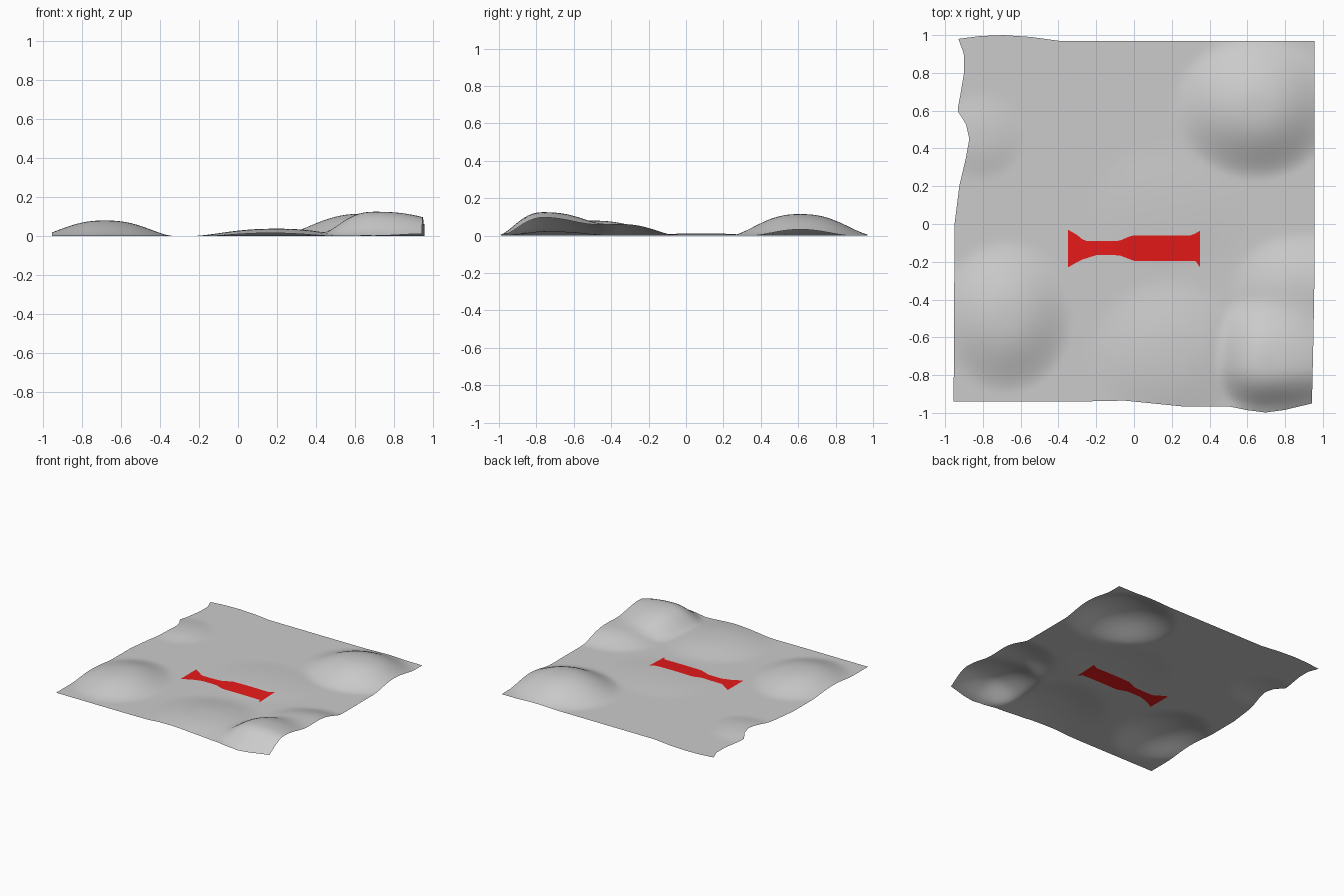
import bpy, bmesh

# Hills: centre x, y, height, then reach to left, right, front, back
HILLS = [
    (0.65, 0.61, 0.115, 0.45, 0.42, 0.38, 0.40),
    (0.70, -0.76, 0.125, 0.30, 0.60, 0.25, 0.45),
    (0.88, -0.36, 0.062, 0.38, 0.60, 0.40, 0.32),
    (0.20, -0.70, 0.038, 0.45, 0.40, 0.40, 0.42),
    (-0.68, -0.50, 0.080, 0.36, 0.36, 0.40, 0.42),
    (-0.82, 0.45, 0.020, 0.25, 0.25, 0.22, 0.25),
    (0.15, 0.08, 0.012, 0.40, 0.50, 0.35, 0.35),
]

# Outlines of the sheet and of the red strip
FRONT = [(-0.95, -0.94), (-0.3, -0.94), (-0.05, -0.935), (0.1, -0.95), (0.25, -0.965),
         (0.5, -0.965), (0.6, -0.985), (0.7, -0.998), (0.8, -0.985), (0.95, -0.95)]
BACK = [(-0.95, 0.98), (-0.83, 0.995), (-0.7, 1.0), (-0.55, 0.99), (-0.4, 0.97), (0.95, 0.97)]
LEFT = [(-0.95, -0.955), (0, -0.95), (0.2, -0.925), (0.35, -0.89), (0.45, -0.872),
        (0.53, -0.89), (0.6, -0.935), (0.68, -0.92), (0.8, -0.9), (0.9, -0.9), (0.98, -0.93)]
RIGHT = [(-0.95, 0.942), (-0.6, 0.95), (-0.3, 0.955), (1, 0.955)]
STRIP_TOP = [(-0.375, -0.06), (-0.35, -0.03), (-0.28, -0.07), (-0.27, -0.09), (-0.08, -0.09),
             (-0.01, -0.06), (0.31, -0.06), (0.35, -0.035), (0.375, -0.06)]
STRIP_LOW = [(-0.375, -0.195), (-0.35, -0.23), (-0.28, -0.19), (-0.2, -0.165), (-0.08, -0.165),
             (0, -0.195), (0.325, -0.195), (0.35, -0.23), (0.375, -0.195)]


def along(pts, t):
    if t <= pts[0][0]:
        return pts[0][1]
    for (a, p), (b, q) in zip(pts, pts[1:]):
        if t <= b:
            return p + (q - p) * (t - a) / (b - a)
    return pts[-1][1]


def height(x, y):
    total = 0
    for cx, cy, h, l, r, f, b in HILLS:
        dx = (x - cx) / (r if x > cx else l)
        dy = (y - cy) / (b if y > cy else f)
        d = (dx * dx + dy * dy) ** 0.5
        if d < 1:
            total += (h * (1 - d ** 2.4) ** 2) ** 2.5
    return total ** 0.4


def material(name, color):
    m = bpy.data.materials.new(name)
    m.diffuse_color = color
    return m


# Ground sheet, with rows that follow the sheet edges and the strip
COLS, ROWS = 76, (32, 6, 46)
bm = bmesh.new()
grid = []
for i in range(COLS + 1):
    x0 = -0.95 + 1.9 * i / COLS
    keys = [along(c, x0) for c in (FRONT, STRIP_LOW, STRIP_TOP, BACK)]
    ys = [keys[0]]
    for k, n in enumerate(ROWS):
        ys += [keys[k] + (keys[k + 1] - keys[k]) * (j + 1) / n for j in range(n)]
    column = []
    for y in ys:
        x = x0
        if x0 < -0.375:
            x += (along(LEFT, y) + 0.95) * (-0.375 - x0) / 0.575
        elif x0 > 0.375:
            x += (along(RIGHT, y) - 0.95) * (x0 - 0.375) / 0.575
        column.append(bm.verts.new((x, y, height(x, y))))
    grid.append(column)

for i in range(COLS):
    for j in range(sum(ROWS)):
        face = bm.faces.new((grid[i][j], grid[i + 1][j], grid[i + 1][j + 1], grid[i][j + 1]))
        face.smooth = True
        in_strip = 24 <= i < 52 and ROWS[0] <= j < ROWS[0] + ROWS[1]
        face.material_index = 1 if in_strip else 0

mesh = bpy.data.meshes.new("ground_sheet")
bm.to_mesh(mesh)
bm.free()
mesh.materials.append(material("ground_grey", (0.8, 0.8, 0.8, 1)))
mesh.materials.append(material("strip_red", (0.8, 0.01, 0.01, 1)))
bpy.context.collection.objects.link(bpy.data.objects.new("ground_sheet", mesh))
